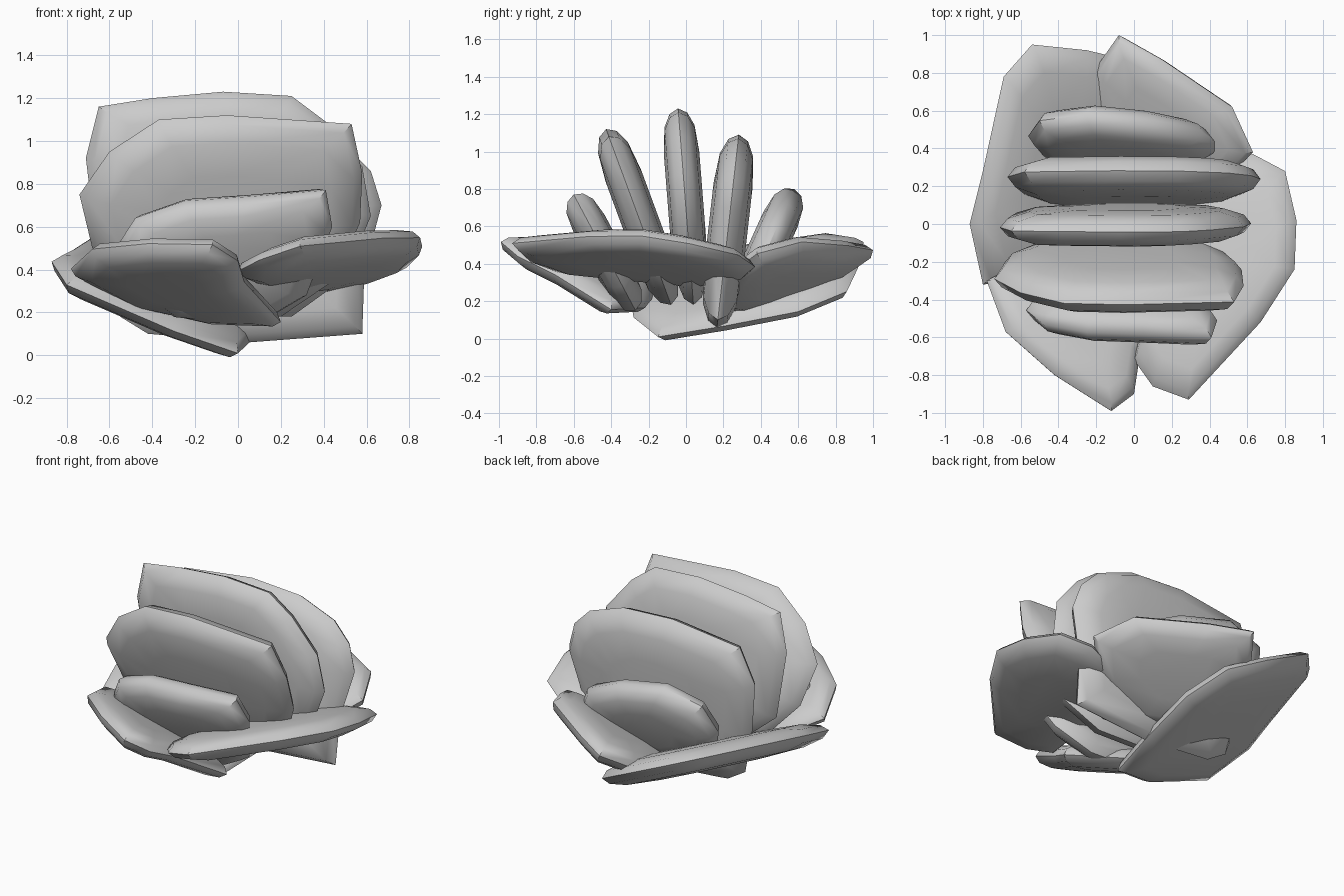
import bpy, bmesh
from mathutils import Vector


def slab(name, pts, half):
    """Chunky leaf: narrow ridge at the edge with a pillowed face on either side."""
    pts = [Vector(p) for p in pts]
    n = len(pts)
    c = sum(pts, Vector()) / n
    nrm = Vector()
    for i in range(n):
        nrm += (pts[i] - c).cross(pts[(i + 1) % n] - c)
    nrm.normalize()
    bm = bmesh.new()
    rings = []
    for scale, off in ((0.45, -1), (0.78, -0.85), (0.94, -0.5), (1.0, 0), (0.94, 0.5), (0.78, 0.85), (0.45, 1)):
        rings.append([bm.verts.new(c + (p - c) * scale + nrm * off * half) for p in pts])
    for a, b in zip(rings, rings[1:]):
        for i in range(n):
            j = (i + 1) % n
            bm.faces.new((a[i], a[j], b[j], b[i]))
    bm.faces.new(rings[0][::-1])
    bm.faces.new(rings[-1])
    bmesh.ops.recalc_face_normals(bm, faces=bm.faces)
    me = bpy.data.meshes.new(name)
    bm.to_mesh(me)
    bm.free()
    ob = bpy.data.objects.new(name, me)
    bpy.context.collection.objects.link(ob)
    bpy.context.view_layer.objects.active = ob
    ob.select_set(True)
    bpy.ops.object.shade_smooth_by_angle(angle=0.8)
    ob.select_set(False)


def upright(name, low, high, half, xz):
    """Standing leaf, outline in x/z, leaning from low (y, z) to high (y, z)."""
    k = (high[0] - low[0]) / (high[1] - low[1])
    slab(name, [(x, low[0] + k * (z - low[1]), z) for x, z in xz], half)


def spread(name, a, b, c, half, xy):
    """Outer leaf, outline in x/y, lying on the plane z = a*x + b*y + c."""
    slab(name, [(x, y, a * x + b * y + c) for x, y in xy], half)


# Fan of five standing leaves, front to back
upright("front_leaf", (-0.27, 0.15), (-0.59, 0.75), 0.095,
        [(-0.3, 0.18), (0.1, 0.15), (0.32, 0.28), (0.44, 0.6), (0.41, 0.77), (0.05, 0.74),
         (-0.25, 0.72), (-0.48, 0.64), (-0.57, 0.5), (-0.5, 0.33)])
upright("front_middle_leaf", (-0.08, 0.18), (-0.42, 1.1), 0.1,
        [(-0.3, 0.2), (0.2, 0.18), (0.45, 0.35), (0.57, 0.62), (0.58, 0.85), (0.53, 1.08),
         (-0.05, 1.12), (-0.37, 1.1), (-0.6, 0.95), (-0.74, 0.75), (-0.68, 0.5), (-0.5, 0.3)])
upright("centre_leaf", (0.04, 0.18), (-0.04, 1.2), 0.095,
        [(-0.3, 0.2), (0.25, 0.18), (0.5, 0.36), (0.62, 0.65), (0.58, 0.88), (0.41, 1.09),
         (0.25, 1.21), (-0.07, 1.23), (-0.4, 1.2), (-0.65, 1.16), (-0.71, 0.92), (-0.66, 0.5)])
upright("back_middle_leaf", (0.17, 0.1), (0.28, 1.07), 0.105,
        [(-0.42, 0.1), (0.05, 0.06), (0.58, 0.1), (0.59, 0.4), (0.67, 0.7), (0.62, 0.86), (0.5, 0.98),
         (0.25, 1.07), (-0.1, 1.09), (-0.58, 1.03), (-0.67, 0.8), (-0.62, 0.45), (-0.55, 0.18)])
upright("back_leaf", (0.33, 0.25), (0.57, 0.78), 0.1,
        [(-0.25, 0.24), (0.2, 0.24), (0.38, 0.33), (0.45, 0.45), (0.36, 0.6), (0.1, 0.72),
         (-0.25, 0.8), (-0.5, 0.73), (-0.56, 0.55), (-0.48, 0.35)])

# Outer leaves spreading around the base
spread("right_outer_leaf", 0.28, -0.17, 0.27, 0.075,
       [(0.63, 0.37), (0.8, 0.28), (0.86, 0.02), (0.85, -0.24), (0.67, -0.52), (0.29, -0.93),
        (0.1, -0.86), (0.0, -0.72), (0.1, -0.3), (0.2, 0.05), (0.35, 0.3)])
spread("back_right_outer_leaf", 0.34, 0.42, 0.08, 0.08,
       [(-0.2, 0.83), (-0.08, 1.0), (0.15, 0.87), (0.52, 0.62), (0.63, 0.38), (0.45, 0.2),
        (0.1, 0.16), (-0.15, 0.3), (-0.25, 0.55)])
spread("left_outer_leaf", -0.45, 0.24, 0.045, 0.08,
       [(-0.8, -0.32), (-0.87, 0.0), (-0.8, 0.28), (-0.69, 0.78), (-0.54, 0.95), (-0.25, 0.92),
        (0.0, 0.86), (0.1, 0.6), (0.06, 0.2), (0.0, -0.15), (-0.3, -0.28)])
spread("front_left_outer_leaf", -0.3, -0.45, 0.035, 0.075,
       [(-0.78, -0.3), (-0.68, -0.57), (-0.42, -0.8), (-0.12, -0.99), (0.0, -0.9), (0.03, -0.7),
        (0.2, -0.4), (-0.1, -0.22), (-0.5, -0.15)])
